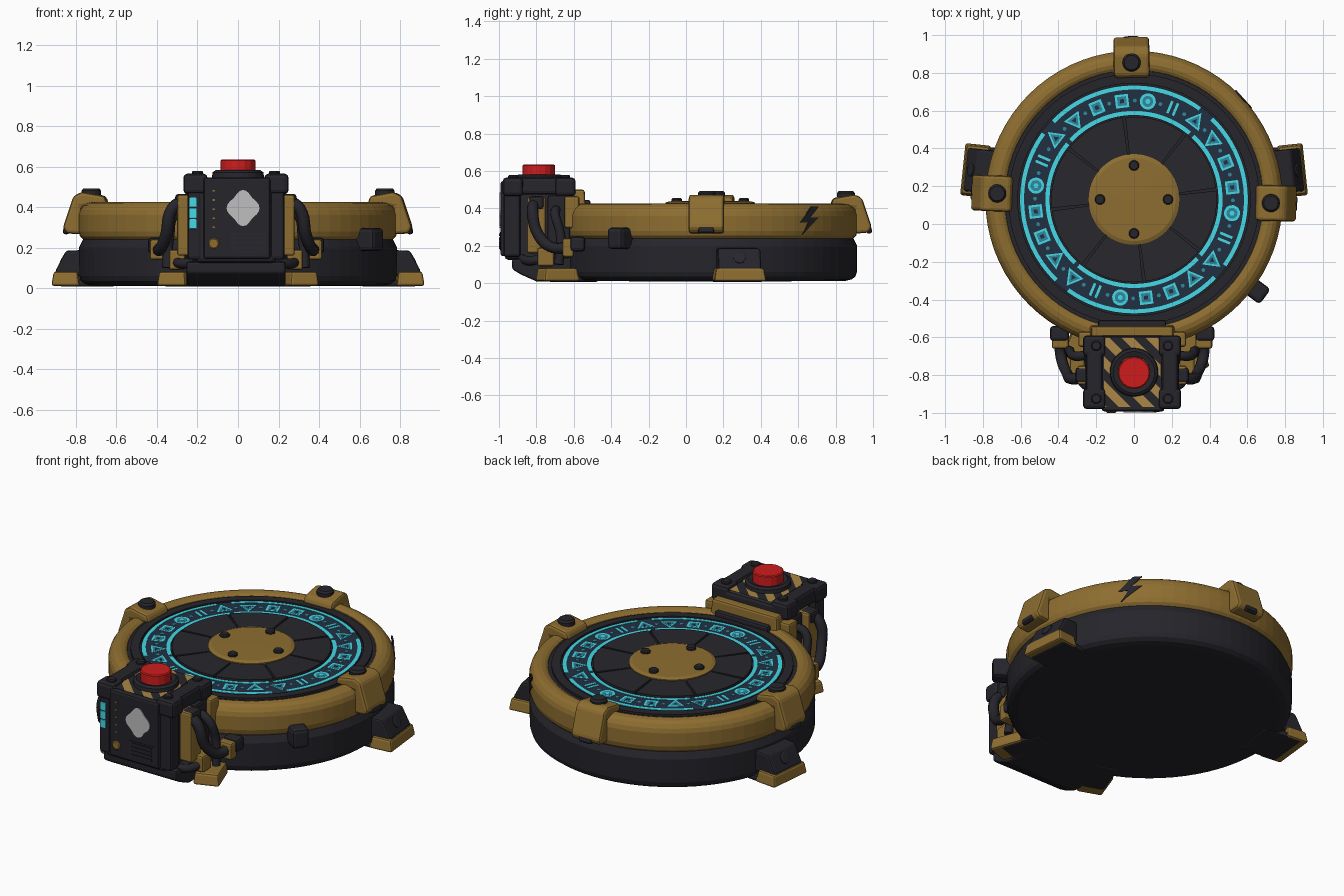
import bpy, bmesh, math
from math import cos, sin, radians, pi
from mathutils import Matrix, Vector

cube = bpy.data.objects.get("Cube")
if cube:
    bpy.data.objects.remove(cube, do_unlink=True)


def material(name, r, g, b):
    m = bpy.data.materials.new(name)
    m.use_nodes = True
    m.diffuse_color = (r, g, b, 1)
    node = m.node_tree.nodes["Principled BSDF"]
    node.inputs["Base Color"].default_value = (r, g, b, 1)
    node.inputs["Roughness"].default_value = 0.6
    return m


DARK = material("dark_metal", 0.018, 0.018, 0.024)
CHAR = material("charcoal", 0.02, 0.02, 0.026)
GOLD = material("aged_gold", 0.27, 0.155, 0.03)
AMBER = material("stripe_amber", 0.4, 0.24, 0.06)
CYAN = material("glowing_cyan", 0.06, 0.72, 0.82)
TEAL = material("deep_teal", 0.03, 0.25, 0.34)
NAVY = material("night_blue", 0.016, 0.03, 0.055)
RED = material("button_red", 0.62, 0.012, 0.012)
GREY = material("pale_grey", 0.52, 0.52, 0.52)

T, R = Matrix.Translation, Matrix.Rotation
MID = 0.13                      # y of the disc centre
UPRIGHT = R(pi / 2, 4, 'X')     # local xy -> world xz, local z -> -y
made = []


def radial(deg, r=0, z=0, side=0):
    """Frame on the disc: x points outward, y sideways."""
    return T((0, MID, 0)) @ R(radians(deg), 4, 'Z') @ T((r, side, z))


def finish(bm, name, mats, matrix):
    bmesh.ops.recalc_face_normals(bm, faces=bm.faces)
    bm.transform(matrix)
    me = bpy.data.meshes.new(name)
    bm.to_mesh(me)
    bm.free()
    for m in mats if isinstance(mats, list) else [mats]:
        me.materials.append(m)
    ob = bpy.data.objects.new(name, me)
    bpy.context.collection.objects.link(ob)
    made.append(ob)


def sweep(name, profile, mat, matrix, a0=0, a1=360, steps=72, loop=False):
    """Turn an (r, z) profile about z; loop closes the profile."""
    bm = bmesh.new()
    rows = []
    for i in range(steps + 1):
        a = radians(a0 + (a1 - a0) * i / steps)
        rows.append([bm.verts.new((r * cos(a), r * sin(a), z)) for r, z in profile])
    n = len(profile)
    for p, q in zip(rows, rows[1:]):
        for j in range(n if loop else n - 1):
            k = (j + 1) % n
            bm.faces.new((p[j], q[j], q[k], p[k]))
    if loop and a1 - a0 < 360:
        bm.faces.new(rows[0])
        bm.faces.new(rows[-1])
    bmesh.ops.remove_doubles(bm, verts=bm.verts, dist=0.0001)
    finish(bm, name, mat, matrix)


def band(name, r0, r1, z0, z1, mat, a0=0, a1=360, steps=72):
    sweep(name, [(r0, z0), (r1, z0), (r1, z1), (r0, z1)], mat, radial(0), a0, a1, steps, True)


def bevel(bm, w):
    if w:
        edges = [e for e in bm.edges if e.calc_face_angle(0) > 0.5]
        bmesh.ops.bevel(bm, geom=edges, offset=w, segments=2, profile=0.5, affect='EDGES')


def box(name, size, mat, matrix, taper=(1, 1), w=0.012):
    bm = bmesh.new()
    bmesh.ops.create_cube(bm, size=1)
    for v in bm.verts:
        if v.co.z > 0:
            v.co.x *= taper[0]
            v.co.y *= taper[1]
        v.co = Vector([c * s for c, s in zip(v.co, size)])
    bevel(bm, w)
    finish(bm, name, mat, matrix)


def prism(name, pts, h, mat, matrix, w=0):
    bm = bmesh.new()
    f = bm.faces.new([bm.verts.new((x, y, -h / 2)) for x, y in pts])
    ext = bmesh.ops.extrude_face_region(bm, geom=[f])["geom"]
    bmesh.ops.translate(bm, verts=[g for g in ext if isinstance(g, bmesh.types.BMVert)], vec=(0, 0, h))
    bmesh.ops.recalc_face_normals(bm, faces=bm.faces)
    bevel(bm, w)
    finish(bm, name, mat, matrix)


def ngon(n, r, turn=0.0):
    return [(r * cos(2 * pi * i / n + turn), r * sin(2 * pi * i / n + turn)) for i in range(n)]


def knob(name, r, h, mat, matrix, n=20):
    sweep(name, [(0, 0), (r, 0), (r, h * 0.65), (r * 0.8, h), (0, h)], mat, matrix, steps=n)


def tube(name, pts, r, mat):
    cu = bpy.data.curves.new(name, 'CURVE')
    cu.dimensions = '3D'
    cu.bevel_depth, cu.bevel_resolution, cu.use_fill_caps = r, 2, True
    sp = cu.splines.new('BEZIER')
    sp.bezier_points.add(len(pts) - 1)
    for b, p in zip(sp.bezier_points, pts):
        b.co = p
        b.handle_left_type = b.handle_right_type = 'AUTO'
    sp.resolution_u = 6
    cu.materials.append(mat)
    bpy.context.collection.objects.link(bpy.data.objects.new(name, cu))


# Round body: dark base, gold rim, sunken top
sweep("base_drum", [(0, 0.008), (0.72, 0.012), (0.755, 0.02), (0.776, 0.036), (0.784, 0.06), (0.785, 0.2),
                    (0.765, 0.24), (0.7, 0.25), (0.7, 0.405), (0, 0.405)], DARK, radial(0))
sweep("gold_rim", [(0.7, 0.24), (0.765, 0.24), (0.78, 0.255), (0.787, 0.28), (0.787, 0.36), (0.78, 0.385),
                   (0.765, 0.407), (0.745, 0.42), (0.72, 0.425), (0.7, 0.42), (0.685, 0.41), (0.68, 0.395)],
      GOLD, radial(0), loop=True)
band("inner_lip", 0.615, 0.665, 0.4, 0.418, DARK)
band("glyph_track", 0.444, 0.606, 0.4, 0.414, NAVY)

# Inner plates, hub and hub bolts
for i in range(8):
    band("deck_plate", 0.235, 0.438, 0.4, 0.424, CHAR, 8 + 45 * i, 51 + 45 * i, 10)
sweep("hub", [(0.24, 0.4), (0.24, 0.43), (0.22, 0.438), (0, 0.441)], GOLD, radial(0))
for i in range(4):
    knob("hub_bolt", 0.028, 0.02, DARK, radial(90 * i, 0.18, 0.435), 10)

# Glowing arcs and simple shape marks, nearly flush with the track
for i in range(4):
    band("outer_arc", 0.582, 0.604, 0.41, 0.416, CYAN, 90 * i + 54, 90 * i + 136, 20)
    band("inner_arc", 0.447, 0.469, 0.41, 0.416, CYAN, 90 * i + 50, 90 * i + 137, 20)
for i in range(24):
    at = radial(82 + 15 * i, 0.524, 0.4125)
    sides = (16, 4, 4, 3, 3, 0)[i % 6]
    if sides:
        size = {16: 0.043, 4: 0.05, 3: 0.056}[sides]
        turn = pi / 4 if sides == 4 else pi * (i % 2)
        prism("mark_frame", ngon(sides, size, turn), 0.006, CYAN, at)
        prism("mark_fill", ngon(sides, size * 0.68, turn), 0.006, TEAL, at @ T((0, 0, 0.001)))
        prism("mark_core", ngon(sides, size * 0.3, turn), 0.006, CYAN if sides == 16 else NAVY,
              at @ T((0, 0, 0.002)))
    else:
        for s in (-1, 1):
            box("mark_bar", (0.07, 0.014, 0.006), CYAN, at @ T((0, 0.016 * s, 0)), w=0)
    prism("mark_dot", ngon(6, 0.011), 0.006, TEAL, radial(89.5 + 15 * i, 0.524, 0.4125))

# Three rim clamps
profile = [(0.64, 0.41), (0.655, 0.455), (0.77, 0.475), (0.81, 0.455), (0.862, 0.3),
           (0.845, 0.27), (0.77, 0.265), (0.77, 0.4)]
for a in (-1.5, 91, 177.5):
    prism("rim_clamp", profile, 0.19, GOLD, radial(a) @ UPRIGHT, 0.016)
    knob("clamp_bolt", 0.048, 0.033, DARK, radial(a, 0.725, 0.46))
    box("clamp_notch", (0.03, 0.085, 0.06), DARK, radial(a, 0.845, 0.295) @ R(-0.28, 4, 'Y'))

# Wide side feet with a covered toe
for a, side in ((6, 0.065), (174, -0.065)):
    box("foot_sole", (0.25, 0.26, 0.035), DARK, radial(a, 0.755, 0.025, side))
    box("foot_toe", (0.14, 0.28, 0.07), GOLD, radial(a, 0.85, 0.046, side), (0.85, 0.92))
    prism("foot_cover", [(0.7, 0.06), (0.905, 0.06), (0.9, 0.09), (0.85, 0.185), (0.7, 0.19)],
          0.23, DARK, radial(a, 0, 0, side) @ UPRIGHT, 0.012)
    knob("foot_bolt", 0.035, 0.012, CHAR, radial(a, 0.872, 0.135, side) @ R(1.1, 4, 'Y'), 12)

# Narrow feet beside the console
for a in (-70, -110):
    box("front_foot_sole", (0.25, 0.13, 0.035), DARK, radial(a, 0.78, 0.025))
    box("front_foot_toe", (0.2, 0.15, 0.07), GOLD, radial(a, 0.87, 0.046), (0.9, 0.9))

# Rim extras: side block and zigzag inlay
box("side_block", (0.12, 0.1, 0.115), DARK, radial(-36.6, 0.805, 0.24), w=0.02)
prism("zigzag_inlay", [(0.02, 0.075), (-0.06, -0.01), (-0.005, -0.01), (-0.045, -0.075), (0.07, 0.017),
                       (0.012, 0.017), (0.07, 0.075)], 0.009, DARK,
      radial(42, 0.785, 0.335) @ R(pi / 2, 4, 'Z') @ UPRIGHT)

# Console body on its undercut plinth
prism("plinth", [(-0.93, 0.075), (-0.93, 0.13), (-0.5, 0.14), (-0.5, 0.01), (-0.8, 0.01), (-0.88, 0.045)],
      0.49, DARK, T((-0.01, 0, 0)) @ R(pi / 2, 4, 'Z') @ UPRIGHT, 0.012)
box("console_body", (0.4, 0.38, 0.42), CHAR, T((-0.01, -0.78, 0.335)), w=0.02)
box("console_panel", (0.33, 0.04, 0.4), DARK, T((-0.005, -0.972, 0.345)))
box("console_collar", (0.47, 0.12, 0.2), GOLD, T((-0.01, -0.59, 0.4)), (0.92, 0.8))
box("collar_back", (0.36, 0.05, 0.05), DARK, T((-0.01, -0.535, 0.42)))

# Striped top: plate cut on diagonals and coloured by stripe
bm = bmesh.new()
bmesh.ops.create_grid(bm, x_segments=1, y_segments=1, size=0.5)
bm.transform(Matrix.Diagonal((0.3, 0.37, 1, 1)))
diag = Vector((1, 1, 0)).normalized()
step = 0.045
for i in range(-6, 7):
    bmesh.ops.bisect_plane(bm, geom=bm.verts[:] + bm.edges[:] + bm.faces[:],
                           plane_co=diag * step * i, plane_no=diag)
for f in bm.faces:
    f.material_index = math.floor(f.calc_center_median().dot(diag) / step) % 2
finish(bm, "striped_top", [AMBER, DARK], T((-0.01, -0.785, 0.551)))

# Red button in its collar
sweep("button_collar", [(0.085, 0.54), (0.13, 0.54), (0.125, 0.572), (0.11, 0.582), (0.085, 0.575)],
      DARK, T((0, -0.785, 0)), steps=32, loop=True)
sweep("red_button", [(0, 0.55), (0.086, 0.55), (0.086, 0.63), (0.08, 0.635), (0, 0.635)],
      RED, T((0, -0.787, 0)), steps=16)

# Panel details: badge plate, vents, dial, gauge, light cells
badge = [(x * (0.88 + 0.1 * cos(4 * math.atan2(y, x))), y * 1.1 * (0.88 + 0.1 * cos(4 * math.atan2(y, x))))
         for x, y in ngon(32, 0.083)]
prism("badge_plate", badge, 0.006, GREY, T((0.025, -0.994, 0.395)) @ UPRIGHT)
box("vent_frame", (0.17, 0.006, 0.1), CHAR, T((0.05, -0.992, 0.225)), w=0)
for i in range(4):
    box("vent_slat", (0.14, 0.012, 0.012), DARK, T((0.05, -0.993, 0.19 + 0.023 * i)), w=0)
knob("dial", 0.027, 0.012, GOLD, T((-0.12, -0.988, 0.22)) @ UPRIGHT, 12)
for i in range(5):
    box("gauge_mark", (0.014, 0.006, 0.008), GOLD, T((-0.12, -0.993, 0.3 + 0.045 * i)), w=0)
for i in range(3):
    box("light_cell", (0.036, 0.012, 0.048), CYAN, T((-0.222, -0.974, 0.317 + 0.053 * i)), w=0.003)

# Mirrored console sides: corner armour, rails, pipes, joints
for s in (-1, 1):
    ox = -0.01

    def at(x, y, z):
        return T((ox + s * x, y, z))

    box("top_rail", (0.1, 0.36, 0.09), DARK, at(0.2, -0.785, 0.52), (0.85, 0.97), 0.018)
    for y in (-0.925, -0.645):
        box("corner_armour", (0.12, 0.11, 0.1), DARK, at(0.2, y, 0.515), w=0.02)
        knob("rail_bolt", 0.027, 0.014, CHAR, at(0.19, y, 0.565), 10)
    box("side_post", (0.07, 0.09, 0.34), DARK, at(0.205, -0.93, 0.31), w=0.015)
    box("gold_bracket", (0.08, 0.1, 0.3), GOLD, at(0.25, -0.8, 0.31))
    box("side_plate", (0.06, 0.12, 0.32), DARK, at(0.225, -0.68, 0.31))
    box("pipe_socket", (0.08, 0.08, 0.07), DARK, at(0.26, -0.8, 0.43), w=0.015)
    tube("front_pipe", [(ox + s * x, y, z) for x, y, z in (
        (0.25, -0.81, 0.44), (0.315, -0.82, 0.39), (0.345, -0.79, 0.26), (0.375, -0.71, 0.19), (0.385, -0.61, 0.2))],
        0.03, DARK)
    tube("rear_pipe", [(ox + s * x, y, z) for x, y, z in (
        (0.22, -0.69, 0.4), (0.3, -0.7, 0.37), (0.33, -0.67, 0.25), (0.34, -0.68, 0.1))], 0.025, DARK)
    box("pipe_joint", (0.09, 0.06, 0.1), GOLD, at(0.38, -0.63, 0.19))
    box("pipe_end", (0.1, 0.08, 0.08), DARK, at(0.385, -0.58, 0.21), w=0.018)
    box("low_joint", (0.08, 0.09, 0.1), GOLD, at(0.29, -0.75, 0.14))
    box("rear_bracket", (0.07, 0.08, 0.17), GOLD, at(0.25, -0.61, 0.38))
    tube("low_pipe", [(ox + s * x, y, z) for x, y, z in (
        (0.2, -0.88, 0.13), (0.26, -0.84, 0.12), (0.3, -0.76, 0.13))], 0.025, DARK)

# Smooth shading with sharp creases
for ob in bpy.context.view_layer.objects:
    ob.select_set(ob in made)
bpy.context.view_layer.objects.active = made[0]
bpy.ops.object.shade_smooth_by_angle(angle=radians(35))
